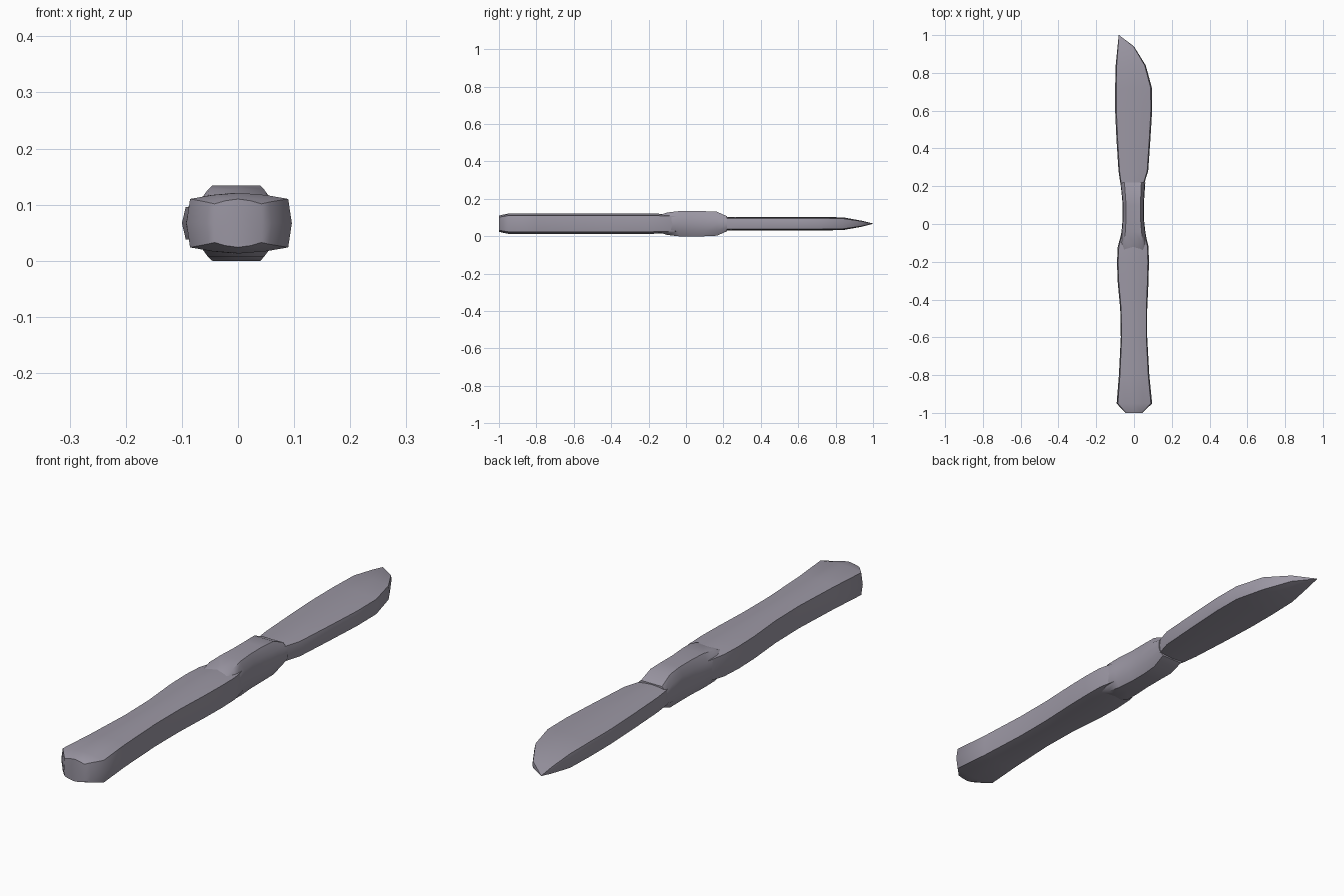
import bpy, bmesh, math

if "Cube" in bpy.data.objects:
    bpy.data.objects.remove(bpy.data.objects["Cube"])

ZC = 0.067  # mid height of the whole knife

metal = bpy.data.materials.new("soft grey")
metal.diffuse_color = (0.33, 0.31, 0.37, 1)
metal.use_nodes = True
metal.node_tree.nodes["Principled BSDF"].inputs["Base Color"].default_value = metal.diffuse_color

# Half cross-sections as (x, z) fractions, mirrored below into full rings
OVAL = [(1, 0), (0.93, 0.8), (0.5, 0.93), (0, 1)]
BLOCK = [(1, 0), (0.95, 0.55), (0.68, 1), (0, 1)]


def ring(section):
    upper = section + [(-x, z) for x, z in reversed(section[:-1])]
    return upper + [(x, -z) for x, z in reversed(upper[1:-1])]


def loft(name, section, stations, angle):
    """Skin stations of (y, left x, right x, half height)."""
    bm = bmesh.new()
    prof = ring(section)
    rows = []
    for y, x0, x1, h in stations:
        c, w = (x0 + x1) / 2, (x1 - x0) / 2
        rows.append([bm.verts.new((c + px * w, y, ZC + pz * h)) for px, pz in prof])
    n = len(prof)
    for a, b in zip(rows, rows[1:]):
        for i in range(n):
            j = (i + 1) % n
            bm.faces.new((a[i], a[j], b[j], b[i]))
    bm.faces.new(rows[0])
    bm.faces.new(rows[-1])
    bmesh.ops.remove_doubles(bm, verts=bm.verts, dist=0.0005)
    bmesh.ops.recalc_face_normals(bm, faces=bm.faces)
    me = bpy.data.meshes.new(name)
    bm.to_mesh(me)
    bm.free()
    ob = bpy.data.objects.new(name, me)
    bpy.context.collection.objects.link(ob)
    me.materials.append(metal)
    bpy.ops.object.select_all(action='DESELECT')
    ob.select_set(True)
    bpy.context.view_layer.objects.active = ob
    bpy.ops.object.shade_smooth_by_angle(angle=math.radians(angle))
    return ob


# Handle: flared butt, slim waist, rounded shoulder
loft("handle", OVAL, [
    (-1.0, -0.045, 0.045, 0.043), (-0.985, -0.06, 0.06, 0.047),
    (-0.95, -0.092, 0.096, 0.054), (-0.8, -0.08, 0.081, 0.054),
    (-0.6, -0.07, 0.07, 0.054), (-0.45, -0.073, 0.07, 0.054),
    (-0.3, -0.087, 0.077, 0.054), (-0.2, -0.09, 0.079, 0.054),
    (-0.12, -0.086, 0.077, 0.053), (-0.05, -0.067, 0.06, 0.05)], 60)

# Bolster: thicker collar between handle and blade
loft("bolster", BLOCK, [
    (-0.14, -0.075, 0.07, 0.047), (-0.1, -0.077, 0.07, 0.06),
    (-0.04, -0.066, 0.06, 0.067), (0.03, -0.06, 0.052, 0.067),
    (0.1, -0.06, 0.052, 0.067), (0.165, -0.066, 0.056, 0.064),
    (0.22, -0.072, 0.06, 0.04)], 50)

# Blade: straight back on the left, curved edge on the right, pointed tip
loft("blade", OVAL, [
    (0.15, -0.058, 0.045, 0.036), (0.22, -0.073, 0.056, 0.036),
    (0.28, -0.082, 0.075, 0.036), (0.45, -0.093, 0.087, 0.036),
    (0.6, -0.1, 0.096, 0.036), (0.72, -0.1, 0.095, 0.036),
    (0.84, -0.097, 0.062, 0.034), (0.94, -0.087, 0.0, 0.016),
    (1.0, -0.081, -0.079, 0.001)], 60)
